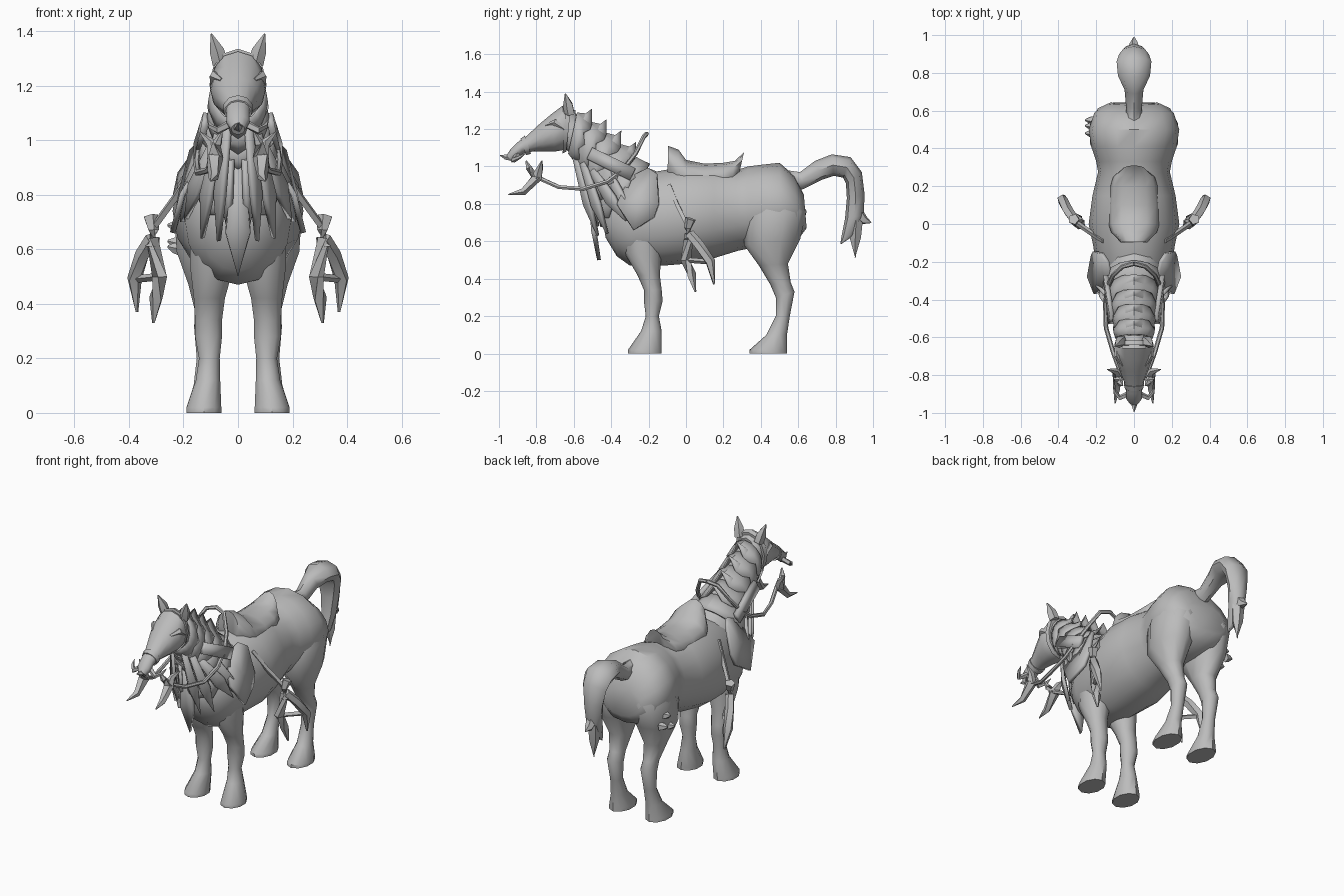
import bpy, bmesh, math
from mathutils import Vector as V

grey = bpy.data.materials.new("plain grey")
grey.diffuse_color = (0.5, 0.5, 0.5, 1)


def finish(name, bm, mirror=False, angle=45, thick=0):
    bmesh.ops.recalc_face_normals(bm, faces=bm.faces)
    me = bpy.data.meshes.new(name)
    bm.to_mesh(me)
    bm.free()
    me.materials.append(grey)
    ob = bpy.data.objects.new(name, me)
    bpy.context.collection.objects.link(ob)
    bpy.ops.object.select_all(action='DESELECT')
    ob.select_set(True)
    bpy.context.view_layer.objects.active = ob
    bpy.ops.object.shade_smooth_by_angle(angle=math.radians(angle))
    if thick:
        m = ob.modifiers.new("thickness", 'SOLIDIFY')
        m.thickness, m.offset = thick, 0
    if mirror:
        ob.modifiers.new("mirror", 'MIRROR')
    return ob


def skin(name, rings, caps=True, **kw):
    """Bridge a list of point rings into a surface."""
    bm = bmesh.new()
    vs = [[bm.verts.new(p) for p in r] for r in rings]
    n = len(vs[0])
    for a, b in zip(vs, vs[1:]):
        for i in range(n):
            j = (i + 1) % n
            bm.faces.new((a[i], a[j], b[j], b[i]))
    if caps:
        bm.faces.new(vs[0])
        bm.faces.new(vs[-1])
    return finish(name, bm, **kw)


def section(r, n=12, s=1.0):
    """Oval spanning two side-view points: (y1, z1, y2, z2, half width, x)."""
    x = r[5] if len(r) > 5 else 0
    a, b = V((x, r[0], r[1])), V((x, r[2], r[3]))
    c, h = (a + b) / 2, (a - b) / 2
    return [c + h * s * math.cos(t) + V((r[4] * s * math.sin(t), 0, 0))
            for t in (2 * math.pi * i / n for i in range(n))]


def loft(name, rows, n=12, **kw):
    return skin(name, [section(r, n) for r in rows], **kw)


def tube(name, pts, radii, n=6, **kw):
    pts = [V(p) for p in pts]
    rings = []
    for i, p in enumerate(pts):
        d = pts[min(i + 1, len(pts) - 1)] - pts[max(i - 1, 0)]
        q = d.to_track_quat('Z', 'Y')
        rings.append([p + q @ V((math.cos(t), math.sin(t), 0)) * radii[i]
                      for t in (2 * math.pi * k / n for k in range(n))])
    return skin(name, rings, **kw)


def plate(name, pts, thick=0.02, **kw):
    bm = bmesh.new()
    f = bm.faces.new([bm.verts.new(p) for p in pts])
    if len(pts) > 4:
        bmesh.ops.poke(bm, faces=[f])
    return finish(name, bm, thick=thick, angle=30, **kw)


def leaf(name, p0, p1, w, out, **kw):
    a, b = V(p0), V(p1)
    s = (b - a).cross(V(out)).normalized() * w
    m = a.lerp(b, 0.6) + V(out).normalized() * 0.015
    plate(name, [a - s * .6, a + s * .6, m + s, b, m - s], **kw)


# torso
loft("torso", [(-.45, .74, -.43, .62, .07), (-.40, .86, -.37, .52, .14), (-.28, .95, -.30, .47, .195),
               (-.12, .98, -.12, .47, .215), (0, 1, 0, .48, .24), (.15, 1, .15, .51, .22),
               (.27, .98, .28, .55, .19), (.33, 1.0, .33, .56, .20), (.41, 1.01, .40, .57, .225),
               (.5, 1.02, .5, .57, .24), (.58, .95, .6, .61, .21), (.63, .85, .645, .67, .14)], 16)

# neck and head
neck = [(-.15, .97, -.40, .58, .17), (-.22, 1.0, -.45, .72, .15), (-.33, 1.08, -.49, .87, .12),
        (-.44, 1.17, -.54, .97, .10), (-.55, 1.25, -.60, 1.05, .095), (-.62, 1.31, -.65, 1.10, .085)]
loft("neck", neck)
loft("head", [(-.59, 1.30, -.60, 1.12, .06), (-.66, 1.325, -.64, 1.09, .10), (-.72, 1.28, -.70, 1.08, .10),
              (-.78, 1.23, -.76, 1.08, .078), (-.85, 1.165, -.82, 1.08, .053), (-.90, 1.13, -.87, 1.07, .042),
              (-.94, 1.09, -.91, 1.04, .042), (-.96, 1.06, -.93, 1.02, .025)])
tube("brow", [(.09, -.65, 1.20), (.085, -.70, 1.235), (.06, -.75, 1.22)], [.012, .02, .008], 5, mirror=True)
tube("ear", [(.065, -.62, 1.28), (.078, -.63, 1.33), (.098, -.645, 1.39)], [.03, .028, .003], 5, mirror=True)

# legs
loft("front_leg", [(-.34, .70, -.14, .68, .08, .10), (-.33, .54, -.13, .54, .085, .095),
                   (-.26, .42, -.14, .42, .06, .105), (-.225, .34, -.13, .34, .052, .108),
                   (-.225, .28, -.125, .28, .052, .108), (-.215, .2, -.145, .2, .04, .105),
                   (-.24, .12, -.13, .12, .047, .11), (-.31, .02, -.13, .02, .067, .125),
                   (-.31, 0, -.13, 0, .067, .125)], 10, mirror=True)
loft("hind_leg", [(.36, .86, .58, .88, .09, .11), (.31, .73, .645, .76, .12, .12),
                  (.31, .58, .61, .61, .105, .125), (.39, .47, .545, .48, .066, .12),
                  (.45, .37, .56, .38, .045, .115), (.48, .3, .58, .33, .048, .115),
                  (.48, .2, .555, .2, .038, .115), (.43, .1, .54, .1, .045, .12),
                  (.34, .02, .54, .02, .067, .125), (.34, 0, .54, 0, .067, .125)], 10, mirror=True)

# tail with split tips
loft("tail", [(.54, .98, .56, .86, .04), (.61, .97, .63, .88, .042), (.69, 1.03, .73, .93, .05),
              (.78, 1.065, .79, .95, .085), (.88, 1.05, .84, .94, .092), (.94, .97, .855, .91, .08),
              (.955, .85, .86, .83, .06), (.95, .74, .85, .72, .045), (.91, .64, .83, .62, .028),
              (.83, .585, .825, .585, .004)], 8)
tube("tail_tip", [(0, .91, .72), (0, .905, .62), (0, .905, .51)], [.038, .032, .003], 5)
tube("tail_barb", [(0, .91, .76), (0, .955, .71), (0, .99, .70)], [.035, .024, .003], 5)


# jagged overlapping neck collars, each with a mane spike
def neck_at(t):
    i = min(int(t), len(neck) - 2)
    return [a + (b - a) * (t - i) for a, b in zip(neck[i], neck[i + 1])]


for k, t in enumerate((4.5, 3.8, 3.1, 2.4, 1.7)):
    top, mid, low = section(neck_at(t), 16, 1.03), section(neck_at(t - .5), 16, 1.08), section(neck_at(t - .9), 16, 1.1)
    for i in range(3, 14, 2):
        low[i] = low[i].lerp(mid[i], .6)
    if k < 4:
        low[0] = mid[0] + V((0, .045, .045))
        mid[0] += V((0, .01, .02))
    skin("neck_collar", [top, mid, low], caps=False, thick=.012, angle=25)

# hanging chest leaves
leaf("chest_centre_leaf", (0, -.51, .90), (0, -.465, .50), .045, (0, -1, 0))
for p0, p1, w in (((.04, -.59, 1.05), (.07, -.47, .63), .026), ((.07, -.55, 1.02), (.13, -.42, .64), .03),
                  ((.09, -.50, .98), (.19, -.32, .71), .035), ((.11, -.42, .98), (.205, -.28, .70), .035),
                  ((.03, -.53, .93), (.035, -.47, .68), .025)):
    leaf("chest_leaf", p0, p1, w, (.7, -.7, .2), mirror=True)

# shoulder plates and neck pouch
plate("shoulder_plate", [(.12, -.30, .94), (.14, -.20, .99), (.17, -.155, .96), (.21, -.145, .80), (.22, -.17, .73),
                         (.24, -.28, .66), (.205, -.37, .80)], mirror=True)
plate("neck_pouch", [(.115, -.50, 1.10), (.15, -.27, .99), (.15, -.30, .925), (.125, -.53, 1.04)], .025, mirror=True)

# low saddle with raised pommel and cantle
loft("saddle", [(-.095, 1.11, -.10, .92, .07), (-.04, 1.09, -.05, .86, .12), (0, 1.035, 0, .85, .135),
                (.1, 1.015, .1, .85, .135), (.2, 1.02, .2, .86, .125), (.26, 1.03, .24, .88, .11),
                (.31, 1.075, .27, .9, .06)], 12, angle=50)

# stirrup straps and clawed stirrups
tube("stirrup_strap", [(.16, -.09, .90), (.23, -.045, .79), (.31, .01, .68)], [.014] * 3, 4, mirror=True)
tube("stirrup_block", [(.32, .025, .72), (.31, .01, .67), (.315, .015, .61)], [.03, .02, .026], 5, mirror=True)
tube("stirrup_inner_claw", [(.31, .015, .64), (.285, .0, .50), (.30, .03, .42), (.31, .05, .33)],
     [.026, .03, .026, .005], 5, mirror=True)
tube("stirrup_outer_claw", [(.315, .02, .64), (.35, .07, .58), (.38, .13, .49), (.37, .15, .37)],
     [.026, .028, .028, .005], 5, mirror=True)
tube("stirrup_bar", [(.285, .0, .50), (.38, .13, .49)], [.014, .014], 4, mirror=True)

# bridle, reins and thorny bit
loft("nose_band", [(-.862, 1.165, -.83, 1.068, .056), (-.885, 1.148, -.855, 1.06, .05)], 10)
loft("cheek_strap", [(-.615, 1.325, -.64, 1.08, .10), (-.64, 1.335, -.66, 1.07, .105)], 12)
tube("rein", [(.07, -.79, .94), (.11, -.68, .89), (.148, -.55, .88), (.152, -.42, .92), (.14, -.33, .99),
              (.11, -.27, 1.07), (.06, -.225, 1.16), (0, -.21, 1.175)], [.012] * 8, 6, mirror=True)
tube("bit_bar", [(.06, -.855, 1.03), (.075, -.84, .99), (.085, -.80, .94), (.09, -.87, .865), (.10, -.95, .85)],
     [.004, .018, .032, .02, .003], 5, mirror=True)
tube("bit_thorn", [(.085, -.80, .94), (.10, -.78, .99), (.14, -.77, 1.03)], [.03, .018, .003], 5, mirror=True)
tube("muzzle_horn", [(.03, -.90, 1.06), (.075, -.92, 1.035), (.10, -.89, 1.05), (.11, -.86, 1.07)],
     [.016, .015, .01, .002], 5, mirror=True)
tube("snout_spike", [(0, -.93, 1.05), (0, -.965, 1.05), (0, -.995, 1.06)], [.022, .014, .002], 5)

# hip studs on one side only
for y, z in ((.52, .68), (.55, .62), (.48, .60)):
    tube("hip_stud", [(-.21, y, z), (-.235, y, z + .005), (-.258, y, z + .01)], [.026, .02, .005], 5)
